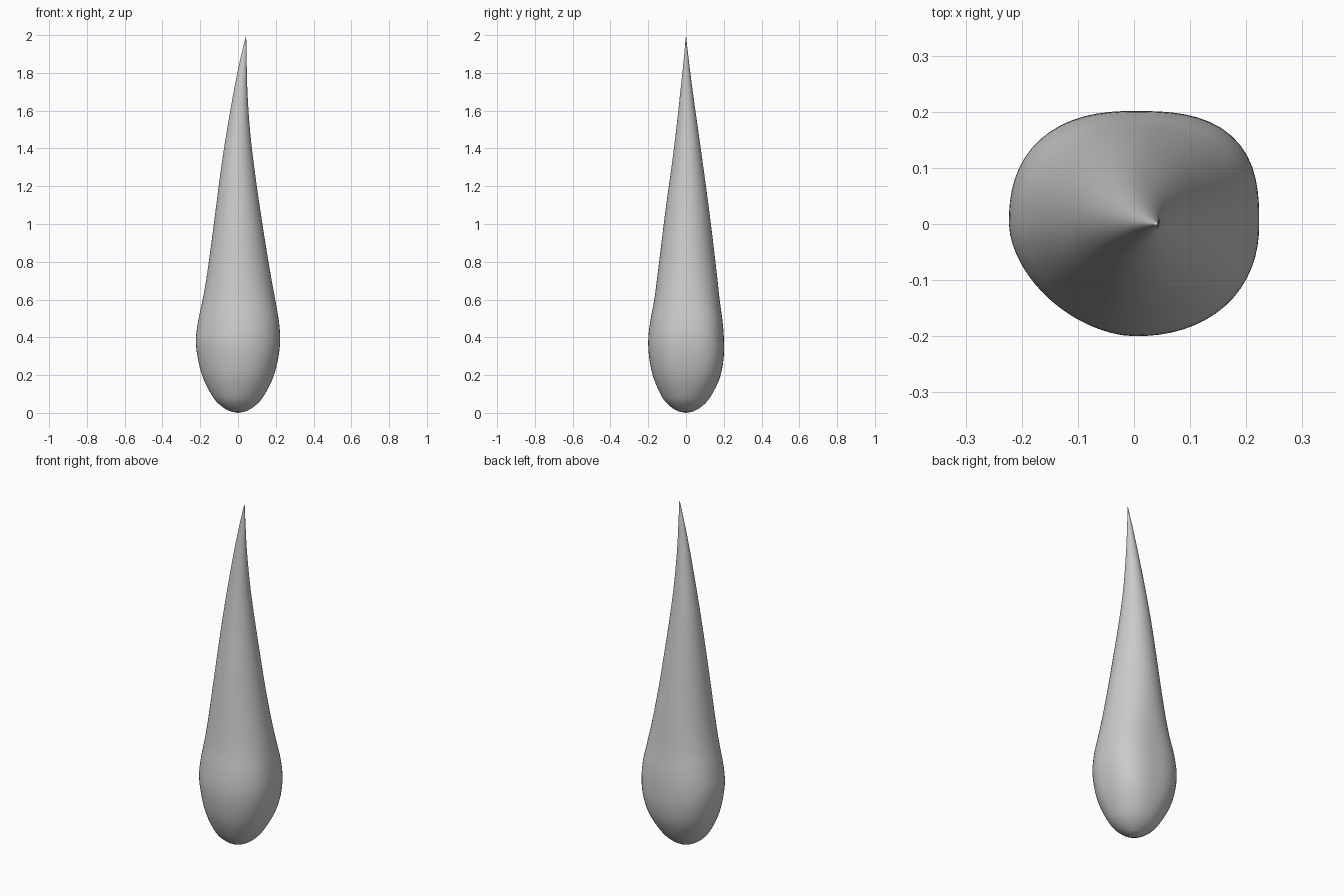
import bpy, bmesh, math

if "Cube" in bpy.data.objects:
    bpy.data.objects.remove(bpy.data.objects["Cube"])

# Cross-sections: z, left x, right x, front y, back y, squareness of the corners
ROWS = [
    (0.006, -0.035, 0.035, -0.035, 0.035, 0.0),
    (0.03, -0.080, 0.080, -0.078, 0.078, 0.1),
    (0.08, -0.130, 0.130, -0.124, 0.126, 0.3),
    (0.18, -0.183, 0.183, -0.170, 0.177, 0.7),
    (0.28, -0.211, 0.211, -0.193, 0.198, 1.0),
    (0.38, -0.223, 0.223, -0.200, 0.201, 1.0),
    (0.48, -0.212, 0.217, -0.190, 0.194, 0.9),
    (0.60, -0.187, 0.197, -0.168, 0.178, 0.5),
    (0.72, -0.166, 0.175, -0.152, 0.165, 0.2),
    (0.90, -0.141, 0.145, -0.130, 0.144, 0.0),
    (1.10, -0.115, 0.114, -0.105, 0.119, 0.0),
    (1.30, -0.089, 0.086, -0.077, 0.092, 0.0),
    (1.50, -0.058, 0.063, -0.052, 0.064, 0.0),
    (1.70, -0.023, 0.050, -0.030, 0.036, 0.0),
    (1.85, 0.007, 0.046, -0.014, 0.017, 0.0),
    (1.96, 0.033, 0.044, -0.004, 0.004, 0.0),
]
CORNERS = [2.8, 2.4, 1.75, 2.2]   # back right, back left, front left, front right
SIDES, STEPS = 64, 5


def spline(a, b, c, d, t):
    return 0.5 * (2*b + (c-a)*t + (2*a-5*b+4*c-d)*t*t + (3*b-a-3*c+d)*t**3)


def ring(row):
    z, x0, x1, y0, y1, square = row
    cx, cy = (x0 + x1) / 2, (y0 + y1) / 2
    rx, ry = (x1 - x0) / 2, (y1 - y0) / 2
    points = []
    for i in range(SIDES):
        a = math.tau * i / SIDES
        c, s = math.cos(a), math.sin(a)
        n = 2 + (CORNERS[i * 4 // SIDES] - 2) * square
        r = (abs(c)**n + abs(s)**n) ** (-1 / n)
        points.append((cx + rx*r*c, cy + ry*r*s, z))
    return points


# Smoothly interpolated sections from base to tip
sections = []
for k in range(len(ROWS) - 1):
    p = [ROWS[min(max(k + j, 0), len(ROWS) - 1)] for j in (-1, 0, 1, 2)]
    for s in range(STEPS):
        sections.append([spline(*v, s / STEPS) for v in zip(*p)])
sections.append(ROWS[-1])

# Skin the sections and close both ends with a point
bm = bmesh.new()
loops = [[bm.verts.new(p) for p in ring(r)] for r in sections]
bottom = bm.verts.new((0, 0, 0))
tip = bm.verts.new((0.043, 0, 2))
for i in range(SIDES):
    j = (i + 1) % SIDES
    for low, high in zip(loops, loops[1:]):
        bm.faces.new((low[i], low[j], high[j], high[i]))
    bm.faces.new((bottom, loops[0][j], loops[0][i]))
    bm.faces.new((loops[-1][i], loops[-1][j], tip))
for f in bm.faces:
    f.smooth = True
mesh = bpy.data.meshes.new("pointed_drop")
bm.to_mesh(mesh)
bm.free()
drop = bpy.data.objects.new("pointed_drop", mesh)
bpy.context.collection.objects.link(drop)
